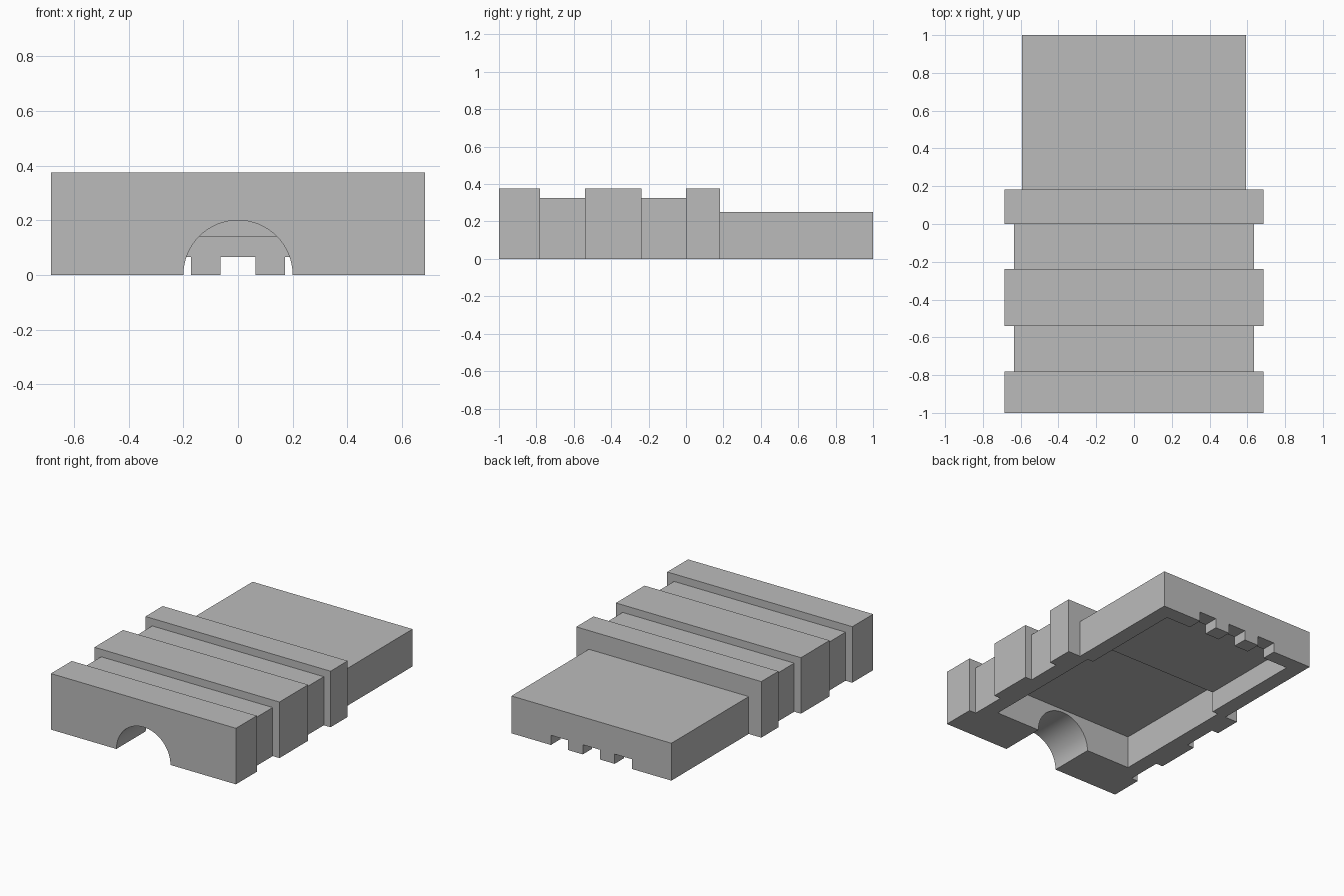
import bpy
import bmesh
import math
from mathutils import Matrix

cube = bpy.data.objects.get("Cube")
if cube:
    bpy.data.objects.remove(cube, do_unlink=True)

grey = bpy.data.materials.new("plain grey")
grey.use_nodes = True
colour = (0.5, 0.5, 0.5, 1)
grey.diffuse_color = colour
grey.node_tree.nodes["Principled BSDF"].inputs["Base Color"].default_value = colour


def add_object(name, bm):
    bmesh.ops.recalc_face_normals(bm, faces=bm.faces)
    mesh = bpy.data.meshes.new(name)
    bm.to_mesh(mesh)
    bm.free()
    mesh.materials.append(grey)
    obj = bpy.data.objects.new(name, mesh)
    bpy.context.collection.objects.link(obj)
    return obj


def box(name, x0, x1, y0, y1, z0, z1):
    bm = bmesh.new()
    size = Matrix.Diagonal((x1 - x0, y1 - y0, z1 - z0, 1))
    centre = Matrix.Translation(((x0 + x1) / 2, (y0 + y1) / 2, (z0 + z1) / 2))
    bmesh.ops.create_cube(bm, size=1, matrix=centre @ size)
    return add_object(name, bm)


# Stepped body: thick ribs, thinner necks and a long low tail along y
rib, neck, tail = (0.685, 0.375), (0.635, 0.325), (0.592, 0.25)
ends = [-1, -0.78, -0.54, -0.237, 0, 0.182, 1]
bands = [rib, neck, rib, neck, rib, tail]
bm = bmesh.new()
loops = []
for (half, top), y0, y1 in zip(bands, ends, ends[1:]):
    for y in (y0, y1):
        # The underside is lofted below ground and trimmed flat afterwards
        loops.append([bm.verts.new(p) for p in (
            (-half, y, -top), (half, y, -top), (half, y, top), (-half, y, top))])
for a, b in zip(loops, loops[1:]):
    for i in range(4):
        j = (i + 1) % 4
        bm.faces.new((a[i], a[j], b[j], b[i]))
bm.faces.new(loops[0])
bm.faces.new(loops[-1])
body = add_object("stepped_body", bm)

# Flat underside, two-level pocket and slots through the back wall
cutters = [
    box("ground_cutter", -2, 2, -2, 2, -1, 0),
    box("deep_pocket_cutter", -0.53, 0.53, -0.69, 0.182, -0.2, 0.22),
    box("shallow_pocket_cutter", -0.487, 0.487, 0, 0.9, -0.2, 0.14),
]
for x in (-0.236, 0, 0.236):
    cutters.append(box("slot_cutter", x - 0.064, x + 0.064, 0.8, 1.2, -0.2, 0.065))

# Round archway through the front wall
bm = bmesh.new()
bmesh.ops.create_cone(
    bm, cap_ends=True, segments=64, radius1=0.2, radius2=0.2, depth=0.6,
    matrix=Matrix.Translation((0, -0.9, 0)) @ Matrix.Rotation(math.pi / 2, 4, "X"))
cutters.append(add_object("arch_cutter", bm))

bpy.ops.object.select_all(action="DESELECT")
bpy.context.view_layer.objects.active = body
body.select_set(True)
for cutter in cutters:
    cutter.hide_render = True
    cut = body.modifiers.new(cutter.name, "BOOLEAN")
    cut.operation = "DIFFERENCE"
    cut.solver = "EXACT"
    cut.object = cutter
    bpy.ops.object.modifier_apply(modifier=cut.name)
for cutter in cutters:
    bpy.data.objects.remove(cutter, do_unlink=True)
bpy.ops.object.shade_smooth_by_angle(angle=math.radians(30))
